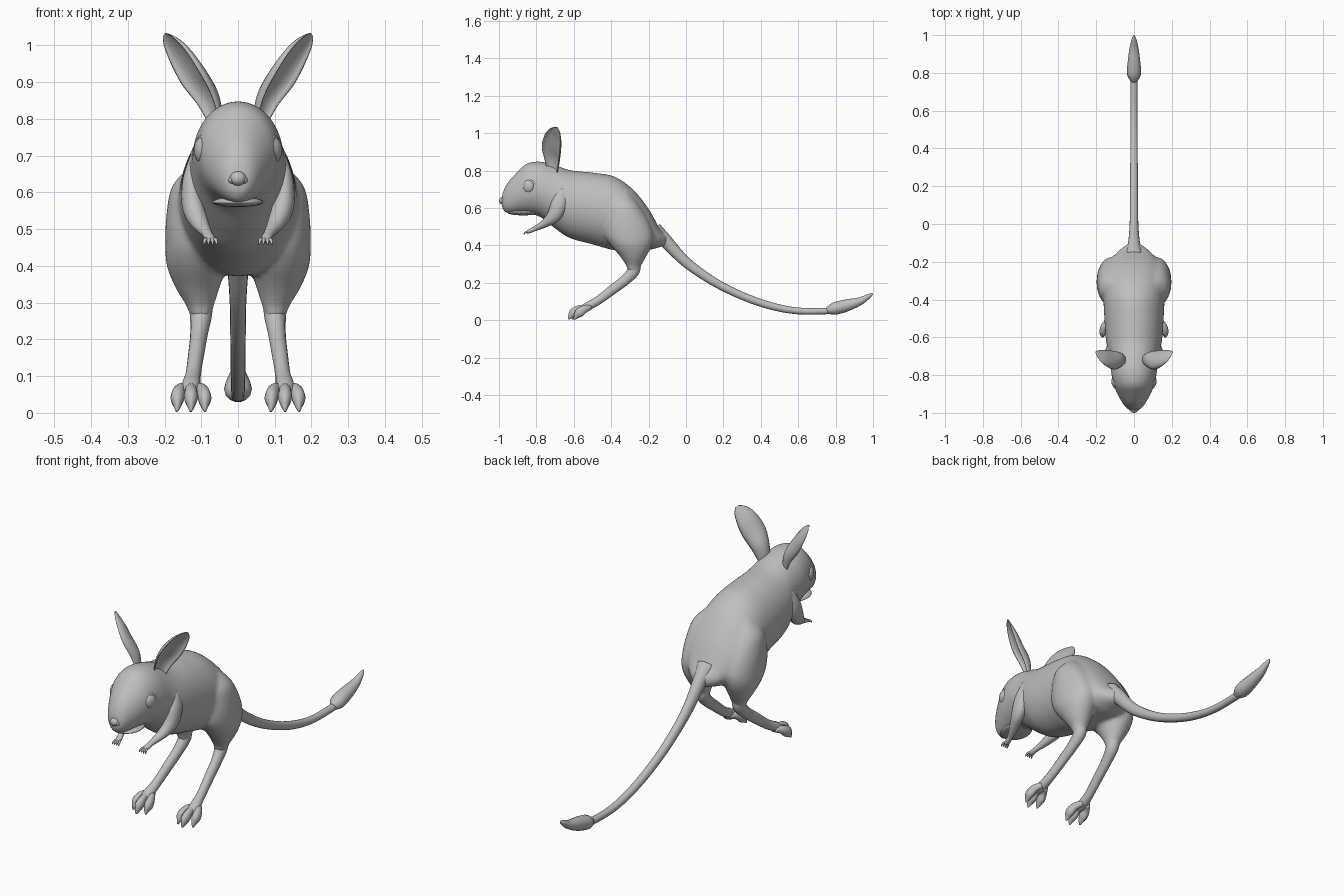
import bpy, bmesh, math
from mathutils import Vector, Matrix

cube = bpy.data.objects.get("Cube")
if cube:
    bpy.data.objects.remove(cube, do_unlink=True)

grey = bpy.data.materials.new("plain grey")
grey.use_nodes = True
COLOUR = (0.52, 0.52, 0.52, 1)
grey.diffuse_color = COLOUR
grey.node_tree.nodes["Principled BSDF"].inputs["Base Color"].default_value = COLOUR

X = Vector((1, 0, 0))


def circle(n):
    return [(math.cos(2 * math.pi * i / n), math.sin(2 * math.pi * i / n)) for i in range(n)]


def crescent(n):
    """Cupped section: rounded back, hollow front."""
    arc = [(math.cos(math.pi * i / n), math.sin(math.pi * i / n)) for i in range(n + 1)]
    return [(c, -s) for c, s in arc] + [(c * 0.88, -s * 0.6) for c, s in reversed(arc)]


def smooth_path(keys, steps):
    """Catmull-Rom through rows of x, y, z, side radius, up radius."""
    rows = []
    for i in range(len(keys) - 1):
        a, b, c, d = (keys[max(0, min(len(keys) - 1, i + k))] for k in (-1, 0, 1, 2))
        for s in range(steps):
            t = s / steps
            rows.append([0.5 * (2 * q + (r - p) * t + (2 * p - 5 * q + 4 * r - w) * t * t
                                + (3 * q - p - 3 * r + w) * t ** 3)
                         for p, q, r, w in zip(a, b, c, d)])
    return rows + [list(keys[-1])]


def loft(bm, keys, section, side=X, steps=5, along=None):
    rows = smooth_path(keys, steps)
    rings = []
    for i, row in enumerate(rows):
        tangent = along or (Vector(rows[min(i + 1, len(rows) - 1)][:3])
                            - Vector(rows[max(i - 1, 0)][:3])).normalized()
        u = (side - tangent * side.dot(tangent)).normalized()
        v = u.cross(tangent)
        rings.append([bm.verts.new(Vector(row[:3]) + u * row[3] * a + v * row[4] * b)
                      for a, b in section])
    n = len(section)
    for r, s in zip(rings, rings[1:]):
        for k in range(n):
            bm.faces.new((r[k], r[(k + 1) % n], s[(k + 1) % n], s[k]))
    bm.faces.new(rings[0][::-1])
    bm.faces.new(rings[-1])


def ball(bm, centre, radii, turn=0):
    m = Matrix.Translation(centre) @ Matrix.Rotation(turn, 4, "Z") @ Matrix.Diagonal((*radii, 1))
    bmesh.ops.create_uvsphere(bm, u_segments=20, v_segments=12, radius=1, matrix=m)


def finish(bm, name, mirror=False):
    bmesh.ops.recalc_face_normals(bm, faces=bm.faces)
    for f in bm.faces:
        f.smooth = True
    mesh = bpy.data.meshes.new(name)
    bm.to_mesh(mesh)
    bm.free()
    mesh.materials.append(grey)
    ob = bpy.data.objects.new(name, mesh)
    bpy.context.collection.objects.link(ob)
    if mirror:
        ob.modifiers.new("both sides", "MIRROR")
    return ob


# Head, torso and thighs, fused into one skin
bm = bmesh.new()
trunk = [(-.10, .43, .025, .03), (-.14, .44, .08, .05), (-.2, .485, .13, .11),
         (-.28, .535, .157, .16), (-.38, .57, .162, .197), (-.5, .597, .157, .192),
         (-.62, .62, .148, .182), (-.7, .66, .13, .17), (-.78, .7, .122, .148),
         (-.85, .703, .108, .135), (-.9, .682, .088, .112), (-.95, .655, .06, .085),
         (-.975, .64, .04, .055), (-.985, .635, .02, .025)]
loft(bm, [(0, *row) for row in trunk], circle(40), along=Vector((0, -1, 0)))
thigh = [(.10, -.34, .68, .02, .03), (.108, -.335, .62, .07, .08), (.113, -.32, .54, .082, .115),
         (.115, -.305, .46, .083, .13), (.114, -.292, .40, .08, .11),
         (.11, -.282, .34, .06, .07), (.103, -.28, .29, .037, .04), (.101, -.28, .26, .03, .034)]
for sx in (1, -1):
    loft(bm, [(sx * row[0], *row[1:]) for row in thigh], circle(28),
         along=Vector((0, 0, -1)))
body = finish(bm, "body")
fuse = body.modifiers.new("fuse", "REMESH")
fuse.mode = "VOXEL"
fuse.voxel_size = 0.01
fuse.use_smooth_shade = True
soften = body.modifiers.new("soften", "SMOOTH")
soften.factor = 0.5
soften.iterations = 6

# Lower legs
bm = bmesh.new()
loft(bm, [(.102, -.28, .32, .035, .036), (.101, -.28, .265, .03, .033),
          (.106, -.325, .215, .024, .028), (.113, -.39, .165, .022, .026),
          (.122, -.47, .105, .021, .023), (.128, -.53, .072, .026, .022),
          (.128, -.56, .06, .02, .016)], circle(16))
finish(bm, "lower_legs", True)

# Three clawed toes on each foot
bm = bmesh.new()
for dx, back in ((-.037, .02), (0, 0), (.037, .03)):
    x = .128
    loft(bm, [(x + dx * .3, -.52 + back * .3, .068, .014, .014),
              (x + dx * .8, -.57 + back, .06, .017, .021),
              (x + dx, -.6 + back, .04, .019, .026),
              (x + dx, -.617 + back, .02, .011, .015),
              (x + dx * 1.05, -.627 + back, .004, .003, .004)], circle(10), steps=3)
finish(bm, "toes", True)

# Arms with small fingers
bm = bmesh.new()
loft(bm, [(.118, -.66, .70, .012, .02), (.125, -.675, .63, .027, .042),
          (.122, -.705, .56, .03, .038), (.104, -.755, .517, .024, .022),
          (.084, -.81, .488, .014, .013), (.077, -.84, .474, .015, .01),
          (.075, -.852, .468, .011, .006)], circle(16))
for k in (-1.5, -.5, .5, 1.5):
    loft(bm, [(.076 + k * .006, -.842, .474, .005, .005),
              (.075 + k * .010, -.858, .47, .005, .005),
              (.075 + k * .012, -.868, .458, .002, .002)], circle(8), steps=3)
finish(bm, "arms", True)

# Cupped ears
bm = bmesh.new()
loft(bm, [(.065, -.715, .79, .03, .025), (.09, -.718, .85, .045, .04),
          (.127, -.722, .91, .058, .04), (.163, -.712, .97, .052, .03),
          (.19, -.698, 1.01, .032, .015), (.202, -.69, 1.03, .008, .004)],
     crescent(10), side=Vector((.4, .8, -.3)))
finish(bm, "ears", True)

# Eyes and eyelids
EYE, TURN = Vector((.098, -.843, .715)), math.radians(-22)
bm = bmesh.new()
ball(bm, EYE, (.02, .033, .035), TURN)
finish(bm, "eyes", True)
bpy.ops.mesh.primitive_torus_add(major_radius=.036, minor_radius=.006, major_segments=32,
                                 minor_segments=8)
lids = bpy.context.object
lids.name = "eyelids"
lids.data.transform(Matrix.Translation(EYE) @ Matrix.Rotation(TURN, 4, "Z")
                    @ Matrix.Rotation(math.pi / 2, 4, "Y"))
lids.location = (0, 0, 0)
lids.data.materials.append(grey)
lids.data.polygons.foreach_set("use_smooth", [True] * len(lids.data.polygons))
lids.modifiers.new("both sides", "MIRROR")

# Nose with nostril wings, and lower lip
bm = bmesh.new()
ball(bm, (0, -.98, .638), (.022, .02, .02))
for sx in (1, -1):
    ball(bm, (sx * .016, -.977, .634), (.011, .014, .011))
finish(bm, "nose")
bm = bmesh.new()
ball(bm, (0, -.87, .574), (.07, .085, .014))
finish(bm, "lower_lip")

# Tail and tuft
bm = bmesh.new()
loft(bm, [(0, -.17, .48, .05, .045), (0, -.11, .425, .033, .036), (0, 0, .31, .023, .028),
          (0, .15, .205, .021, .023), (0, .3, .13, .02, .021), (0, .45, .077, .019, .02),
          (0, .6, .049, .018, .018), (0, .77, .049, .018, .017)], circle(16))
finish(bm, "tail")
bm = bmesh.new()
loft(bm, [(0, .755, .05, .018, .018), (0, .795, .062, .037, .034), (0, .86, .079, .033, .033),
          (0, .93, .101, .024, .022), (0, .98, .13, .012, .012), (0, .998, .143, .003, .004)],
     circle(14))
finish(bm, "tail_tuft")
